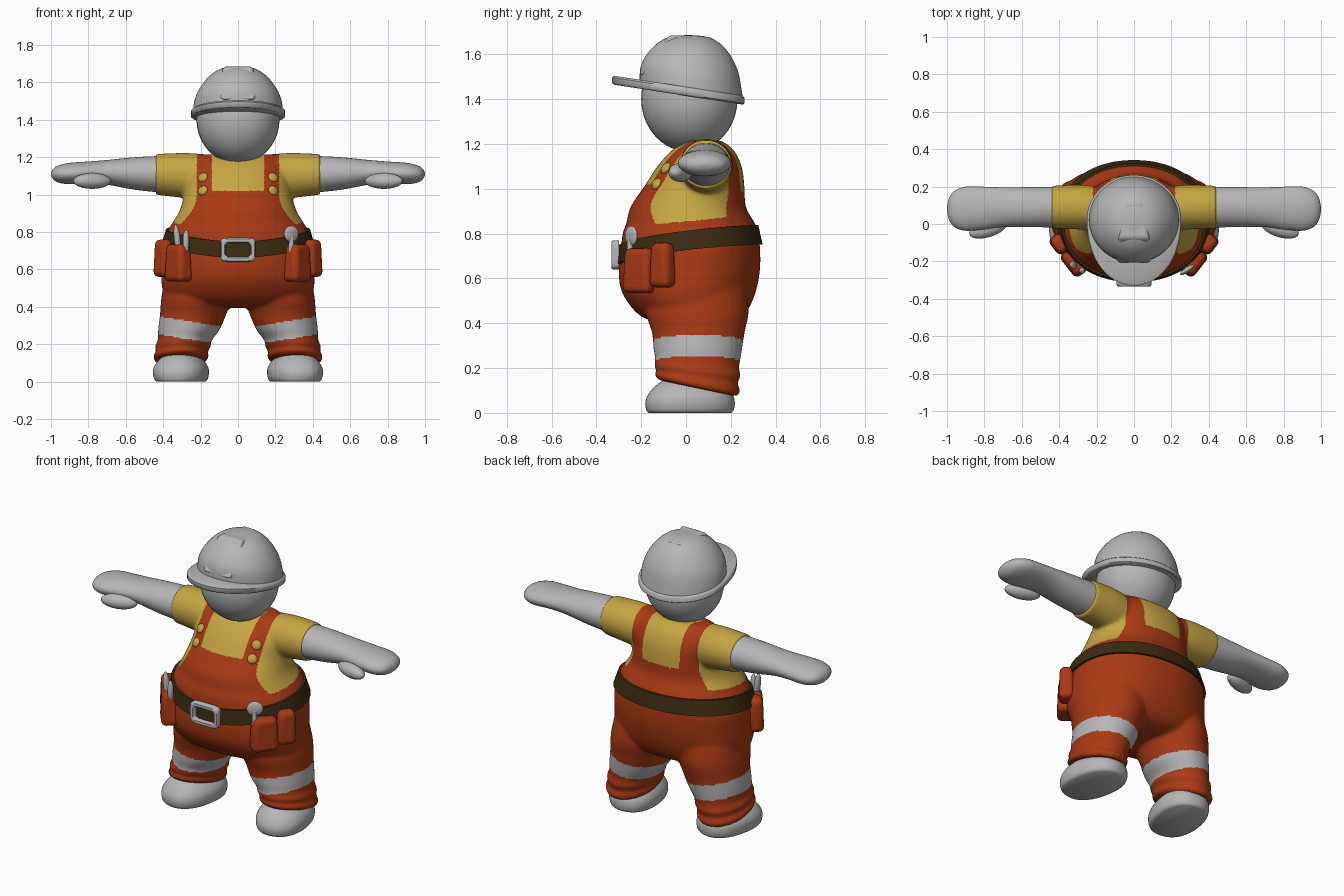
import bpy, bmesh, math
from mathutils import Vector, Matrix, Euler
from mathutils.bvhtree import BVHTree

if "Cube" in bpy.data.objects:
    bpy.data.objects.remove(bpy.data.objects["Cube"])


def material(name, rgb):
    m = bpy.data.materials.new(name)
    m.diffuse_color = (*rgb, 1)
    m.use_nodes = True
    m.node_tree.nodes["Principled BSDF"].inputs["Base Color"].default_value = m.diffuse_color
    return m


GREY = material("light grey", (0.47, 0.47, 0.47))
YELLOW = material("shirt yellow", (0.56, 0.38, 0.055))
ORANGE = material("overall orange", (0.40, 0.042, 0.007))
BROWN = material("belt brown", (0.042, 0.024, 0.006))


def finish(name, bm, mats, angle=60):
    bmesh.ops.recalc_face_normals(bm, faces=bm.faces)
    me = bpy.data.meshes.new(name)
    bm.to_mesh(me)
    bm.free()
    for m in mats:
        me.materials.append(m)
    me.polygons.foreach_set("use_smooth", [True] * len(me.polygons))
    me.set_sharp_from_angle(angle=math.radians(angle))
    ob = bpy.data.objects.new(name, me)
    bpy.context.collection.objects.link(ob)
    return ob


def grid(bm, rows, wrap=False):
    """Skin closed loops of points; cap the ends or join last to first."""
    vs = [[bm.verts.new(p) for p in r] for r in rows]
    n = len(vs[0])
    for i in range(len(vs) if wrap else len(vs) - 1):
        a, b = vs[i], vs[(i + 1) % len(vs)]
        for j in range(n):
            k = (j + 1) % n
            bm.faces.new((a[j], a[k], b[k], b[j]))
    if not wrap:
        bm.faces.new(vs[0])
        bm.faces.new(vs[-1])


def spline(rows, sub=5):
    out = []
    for i in range(len(rows) - 1):
        p = [rows[max(i - 1, 0)], rows[i], rows[i + 1], rows[min(i + 2, len(rows) - 1)]]
        for s in range(sub):
            t = s / sub
            out.append([0.5 * (2 * b + (c - a) * t + (2 * a - 5 * b + 4 * c - d) * t * t
                               + (3 * b - a - 3 * c + d) * t ** 3) for a, b, c, d in zip(*p)])
    return out + [list(rows[-1])]


def superell(a, power):
    c, s = math.cos(a), math.sin(a)
    return (math.copysign(abs(c) ** (2 / power), c), math.copysign(abs(s) ** (2 / power), s))


def loft(bm, rows, axis="z", side=1, power=2.0, n=48, warp=lambda p: p):
    """Each row: position on axis, two centre coordinates, two radii."""
    loops = []
    for t, a, b, ra, rb in spline(rows):
        loop = []
        for j in range(n):
            u, v = superell(2 * math.pi * j / n, power)
            p = (a + ra * u, b + rb * v, t) if axis == "z" else (t, a + ra * u, b + rb * v)
            x, y, z = warp(p)
            loop.append((x * side, y, z))
        loops.append(loop)
    grid(bm, loops)


def ellipsoid(name, loc, scale, mat, rot=(0, 0, 0)):
    bm = bmesh.new()
    bmesh.ops.create_uvsphere(bm, u_segments=32, v_segments=20, radius=1,
                              matrix=Matrix.LocRotScale(Vector(loc), Euler(rot), Vector(scale)))
    return finish(name, bm, [mat])


def bevel(ob, width, segments=4):
    m = ob.modifiers.new("bevel", "BEVEL")
    m.width, m.segments, m.limit_method = width, segments, "ANGLE"


# Clothed body: torso, trouser legs and sleeves fused into one skin
bm = bmesh.new()
loft(bm, [(.395, 0, .05, .16, .12), (.42, 0, .03, .33, .21), (.47, 0, .02, .395, .262),
          (.55, 0, .012, .41, .302), (.64, 0, .015, .405, .315), (.72, 0, .02, .40, .311),
          (.80, 0, .02, .38, .303), (.85, 0, .02, .35, .285), (.92, 0, .01, .31, .257),
          (1.02, 0, .04, .285, .22), (1.10, 0, .06, .28, .188), (1.17, 0, .075, .25, .14),
          (1.215, 0, .08, .2, .08)], power=2.15, n=64)


def hem_tilt(p):
    x, y, z = p
    return x, y, z - .22 * (y - .05) * max(0, (.3 - z) / .2)


for s in (1, -1):
    loft(bm, [(.11, .31, .055, .135, .175), (.135, .305, .05, .15, .192),
              (.16, .30, .05, .138, .18), (.188, .295, .05, .15, .194),
              (.22, .285, .05, .144, .187), (.28, .262, .052, .165, .197),
              (.36, .24, .055, .177, .207), (.45, .22, .05, .19, .23),
              (.55, .2, .05, .19, .22)], side=s, warp=hem_tilt)
    loft(bm, [(.05, .085, 1.1, .1, .1), (.2, .085, 1.095, .117, .123),
              (.3, .09, 1.103, .119, .12), (.44, .09, 1.108, .115, .109)], axis="x", side=s)
rough = finish("body_rough", bm, [])
mod = rough.modifiers.new("fuse", "REMESH")
mod.mode, mod.voxel_size = "VOXEL", 0.008
fused = bpy.data.meshes.new_from_object(rough.evaluated_get(bpy.context.evaluated_depsgraph_get()))
bm = bmesh.new()
bm.from_mesh(fused)
bpy.data.objects.remove(rough)
for _ in range(10):
    bmesh.ops.smooth_vert(bm, verts=bm.verts, factor=0.5, use_axis_x=True, use_axis_y=True, use_axis_z=True)


def clothing(c):
    """0 orange overalls, 1 yellow shirt, 2 grey reflective stripe."""
    x, y, z = abs(c.x), c.y, c.z
    if z < .5:
        return 2 if abs(z - (.30 - .16 * (.42 - x))) < .048 else 0
    if z > .84 + .1 * (y + .15) and x > .22 + .08 * (max(0, 1 - z) / .15) ** 2:
        return 1
    if (y < .08 and x < .14 and z > 1.02) or (y >= .08 and x < .125 and z > .985):
        return 1
    return 0


for f in bm.faces:
    f.material_index = clothing(f.calc_center_median())
skin = BVHTree.FromBMesh(bm)
finish("clothed_body", bm, [ORANGE, YELLOW, GREY], 180)

# Belt wrapped round the waist, lower at the front
rows = []
for i in range(96):
    a = 2 * math.pi * i / 96
    d = Vector((math.cos(a), math.sin(a), 0))
    t = (.32 + .3 * d.y) / .63
    mid = .70 + .095 * (1 - (1 - t) ** 2)
    row = []
    for dz, off in ((-.043, -.02), (-.043, .013), (.043, .013), (.043, -.02)):
        c = Vector((0, .02, mid + dz))
        hit = skin.ray_cast(c + d * 1.5, -d)[0]
        row.append(hit + d * off)
    rows.append(row)
bm = bmesh.new()
grid(bm, rows, wrap=True)
finish("belt", bm, [BROWN], 40)

# Belt buckle frame
rows = []
for i in range(64):
    u, v = superell(2 * math.pi * i / 64, 6)
    rows.append([(w * u, y, .705 + h * v) for w, h, y in
                 ((.094, .065, -.30), (.094, .065, -.325), (.088, .059, -.333),
                  (.072, .043, -.333), (.066, .037, -.325), (.066, .037, -.30))])
bm = bmesh.new()
grid(bm, rows, wrap=True)
finish("buckle", bm, [GREY], 50)

# Head
ellipsoid("head", (0, .015, 1.40), (.222, .215, .235), GREY)


# Hard hat: dome, brim and front ridge
def hat_tilt(p):
    x, y, z = p
    return x, y, z - .155 * y * min(1, max(0, (1.68 - z) / .18))


bm = bmesh.new()
loft(bm, [(1.415, 0, .025, .243, .232), (1.5, 0, .02, .234, .225), (1.56, 0, .02, .211, .208),
          (1.62, 0, .018, .168, .17), (1.66, 0, .015, .12, .125), (1.68, 0, .01, .07, .075),
          (1.686, 0, .01, .01, .01)], n=64, warp=hat_tilt)
finish("hat_dome", bm, [GREY])
bm = bmesh.new()
loops = []
for z, grow in ((1.415, -.008), (1.422, 0), (1.446, 0), (1.455, -.01)):
    loop = []
    for i in range(72):
        c, s = superell(2 * math.pi * i / 72, 2.0)
        y = .025 + (.237 + grow) * s if s > 0 else .025 - (.355 + grow) * abs(s) ** .92
        loop.append((( .252 + grow) * c, y, z - .155 * y))
    loops.append(loop)
grid(bm, loops)
finish("hat_brim", bm, [GREY], 50)
bm = bmesh.new()
for x, y, z in ((.045, .12, 1.676), (.08, -.075, 1.686), (.092, -.212, 1.51), (.06, .08, 1.5), (.1, -.06, 1.5)):
    for s in (1, -1):
        bm.verts.new((x * s, y, z))
bmesh.ops.convex_hull(bm, input=bm.verts)
bmesh.ops.dissolve_limit(bm, angle_limit=.02, verts=bm.verts, edges=bm.edges)
bevel(finish("hat_ridge", bm, [GREY], 35), .016)


def pouch(name, s, shift, width, depth, height, z):
    bm = bmesh.new()
    bmesh.ops.create_cube(bm, size=1)
    for v in bm.verts:
        if v.co.z > 0:
            v.co.x *= .88
            v.co.y *= .85
    loc = Vector((s * (.352 + .62 * shift), -.16 + .79 * shift, z))
    bm.transform(Matrix.LocRotScale(loc, Euler((0, 0, s * math.radians(52))), Vector((width, depth, height))))
    bevel(finish(name, bm, [ORANGE], 60), .03)


# Paired parts
for s, tag in ((1, "left"), (-1, "right")):
    bm = bmesh.new()
    loft(bm, [(.38, .09, 1.108, .108, .1), (.55, .09, 1.113, .107, .087), (.7, .09, 1.119, .106, .066),
              (.8, .085, 1.118, .114, .059), (.9, .082, 1.113, .118, .057), (.96, .08, 1.11, .096, .046),
              (.988, .08, 1.11, .06, .028), (1.0, .08, 1.11, .012, .006)], axis="x", side=s)
    finish(tag + "_arm", bm, [GREY])
    ellipsoid(tag + "_thumb", (s * .78, -.025, 1.073), (.105, .045, .042), GREY, (0, 0, -s * .3))

    turn = Matrix.Rotation(math.radians(10), 3, "Z")
    bm = bmesh.new()
    loft(bm, [(0, 0, 0, .125, .185), (.012, 0, 0, .138, .195), (.045, 0, 0, .145, .2), (.08, 0, .002, .14, .19),
              (.12, 0, .005, .112, .16), (.15, 0, .005, .068, .11), (.165, 0, .005, .01, .01)],
         side=s, power=2.3, warp=lambda p: turn @ Vector(p) + Vector((.305, .018, 0)))
    for v in bm.verts:
        v.co.z = max(v.co.z, 0)
    finish(tag + "_shoe", bm, [GREY], 50)

    for i, z in enumerate((1.092, 1.022)):
        hit, normal, *_ = skin.ray_cast(Vector((s * .188, -1, z)), Vector((0, 1, 0)))
        ellipsoid(f"{tag}_strap_button_{i}", hit, (.028, .028, .016), YELLOW,
                  normal.to_track_quat("Z", "Y").to_euler())

    pouch(tag + "_front_pouch", s, -.055, .155, .10, .20, .635)
    pouch(tag + "_side_pouch", s, .07, .11, .09, .20, .66)

# Tools sticking out of the pouches
ellipsoid("spoon_tool_head", (.285, -.245, .79), (.046, .014, .044), GREY, (0, 0, .6))
ellipsoid("spoon_tool_stem", (.285, -.25, .72), (.014, .014, .09), GREY)
ellipsoid("spanner_handle", (-.325, -.22, .765), (.017, .022, .075), GREY, (0, -.12, 0))
ellipsoid("pliers_handle", (-.278, -.25, .75), (.017, .017, .062), GREY)
